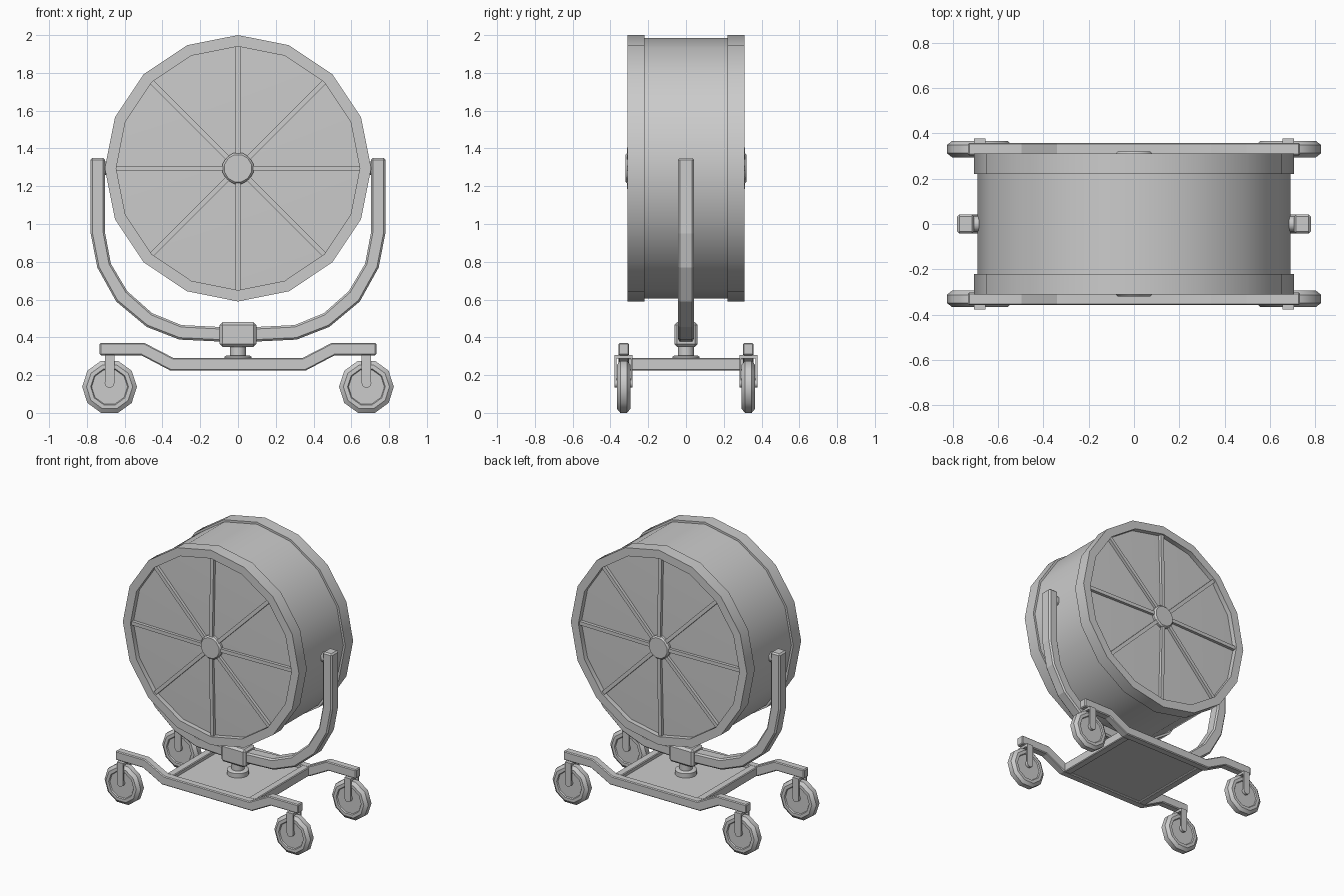
import bpy, bmesh
from math import sin, cos, pi, radians
from mathutils import Matrix, Vector

if "Cube" in bpy.data.objects:
    bpy.data.objects.remove(bpy.data.objects["Cube"])

def finish(name, bm, bevel=0, smooth=True):
    bmesh.ops.remove_doubles(bm, verts=bm.verts, dist=1e-5)
    bmesh.ops.recalc_face_normals(bm, faces=bm.faces)
    me = bpy.data.meshes.new(name)
    bm.to_mesh(me)
    bm.free()
    ob = bpy.data.objects.new(name, me)
    bpy.context.collection.objects.link(ob)
    if bevel:
        m = ob.modifiers.new("bevel", 'BEVEL')
        m.width, m.segments = bevel, 1
    if smooth:
        bpy.ops.object.select_all(action='DESELECT')
        ob.select_set(True)
        bpy.context.view_layer.objects.active = ob
        bpy.ops.object.shade_smooth_by_angle(angle=radians(37))
    return ob

def lathe(name, profile, n, loc=(0, 0, 0), axis='Y', phase=0.0):
    """Revolve (radius, height) points around an axis."""
    bm = bmesh.new()
    rings = []
    for r, h in profile:
        ring = []
        for i in range(n):
            a = phase + 2 * pi * i / n
            u, v = r * cos(a), r * sin(a)
            p = {'Y': (u, h, v), 'Z': (u, v, h), 'X': (h, u, v)}[axis]
            ring.append(bm.verts.new(Vector(p) + Vector(loc)))
        rings.append(ring)
    for a, b in zip(rings, rings[1:]):
        for i in range(n):
            j = (i + 1) % n
            bm.faces.new((a[i], a[j], b[j], b[i]))
    return finish(name, bm)

def box(name, lo, hi, bevel=0):
    bm = bmesh.new()
    c = [(a + b) / 2 for a, b in zip(lo, hi)]
    s = [b - a for a, b in zip(lo, hi)]
    bmesh.ops.create_cube(bm, size=1, matrix=Matrix.Translation(c) @ Matrix.Diagonal((*s, 1)))
    return finish(name, bm, bevel, False)

def bent_bar(name, upper, lower, y0, y1, bevel):
    """Bar symmetric in x, given as matching right-half edge points."""
    bm = bmesh.new()
    def full(pts):
        return [(-x, z) for x, z in reversed(pts)] + list(pts)
    rows = []
    for (ux, uz), (lx, lz) in zip(full(upper), full(lower)):
        rows.append([bm.verts.new(p) for p in
                     ((ux, y0, uz), (ux, y1, uz), (lx, y1, lz), (lx, y0, lz))])
    for a, b in zip(rows, rows[1:]):
        for i in range(4):
            j = (i + 1) % 4
            bm.faces.new((a[i], a[j], b[j], b[i]))
    bm.faces.new(rows[0])
    bm.faces.new(rows[-1])
    return finish(name, bm, bevel, False)

# Drum housing with raised rims and recessed, slightly domed ends
CZ = 1.295
half = [(0, -.295), (.645, -.275), (.645, -.31), (.705, -.31), (.705, -.22), (.69, -.22)]
lathe("drum", half + [(r, -y) for r, y in reversed(half)], 16, (0, 0, CZ))

for s, side in ((-1, "front"), (1, "back")):
    # Guard spokes, rising towards the hub
    bm = bmesh.new()
    for k in range(8):
        rot = Matrix.Translation((0, 0, CZ)) @ Matrix.Rotation(k * pi / 4, 4, 'Y')
        ends = []
        for r, y in ((.03, .313), (.645, .298)):
            ends.append([bm.verts.new(rot @ Vector((r, s * yy, w))) for yy, w in
                         ((y, -.013), (y, .013), (y - .03, .013), (y - .03, -.013))])
        a, b = ends
        for i in range(4):
            j = (i + 1) % 4
            bm.faces.new((a[i], a[j], b[j], b[i]))
        bm.faces.new(a)
        bm.faces.new(b)
    finish(side + "_spokes", bm, 0, False)
    # Hub
    lathe(side + "_hub", [(0, s * .28), (.085, s * .28), (.085, s * .308),
                          (.074, s * .32), (0, s * .32)], 12, (0, 0, CZ), phase=pi / 12)

# Yoke and its pivots
bent_bar("yoke",
         [(.1, .455), (.30, .465), (.455, .528), (.587, .645), (.673, .79), (.705, .96), (.705, 1.35)],
         [(.1, .378), (.31, .388), (.483, .455), (.645, .59), (.745, .77), (.78, .95), (.78, 1.35)],
         -.042, .042, .01)
for s in (-1, 1):
    lathe("yoke_pivot", [(0, s * .66), (.035, s * .66), (.035, s * .72), (0, s * .72)],
          12, (0, 0, CZ), 'X')

# Swivel block, post and flange
box("swivel_block", (-.098, -.062, .35), (.098, .062, .48), .015)
lathe("swivel_post", [(0, .26), (.072, .26), (.072, .297), (.062, .303), (.043, .303),
                      (.043, .36), (0, .36)], 16, axis='Z')

# Base frame
box("base_plate", (-.34, -.31, .235), (.34, .31, .265))
for s in (-1, 1):
    y0, y1 = sorted((s * .302, s * .358))
    bent_bar("base_rail", [(.34, .29), (.495, .37), (.732, .37)],
             [(.36, .225), (.512, .305), (.732, .305)], y0, y1, .006)
    x0, x1 = sorted((s * .30, s * .355))
    box("cross_bar", (x0, -.31, .225), (x1, .31, .29), .005)

# Casters
tyre = [(0, -.028), (.095, -.028), (.1, -.036), (.122, -.036), (.145, -.018)]
for sx in (-1, 1):
    for sy in (-1, 1):
        x, y, z = sx * .68, sy * .33, .138
        lathe("caster_wheel", tyre + [(r, -h) for r, h in reversed(tyre)], 10, (x, y, z))
        for t in (-1, 1):
            y0, y1 = sorted((y + t * .038, y + t * .048))
            box("caster_fork", (x - .025, y0, .155), (x + .025, y1, .306))
        box("caster_fork_top", (x - .025, y - .048, .288), (x + .025, y + .048, .306))
        lathe("caster_axle", [(0, -.048), (.026, -.048), (.026, .048), (0, .048)], 10, (x, y, .158))
